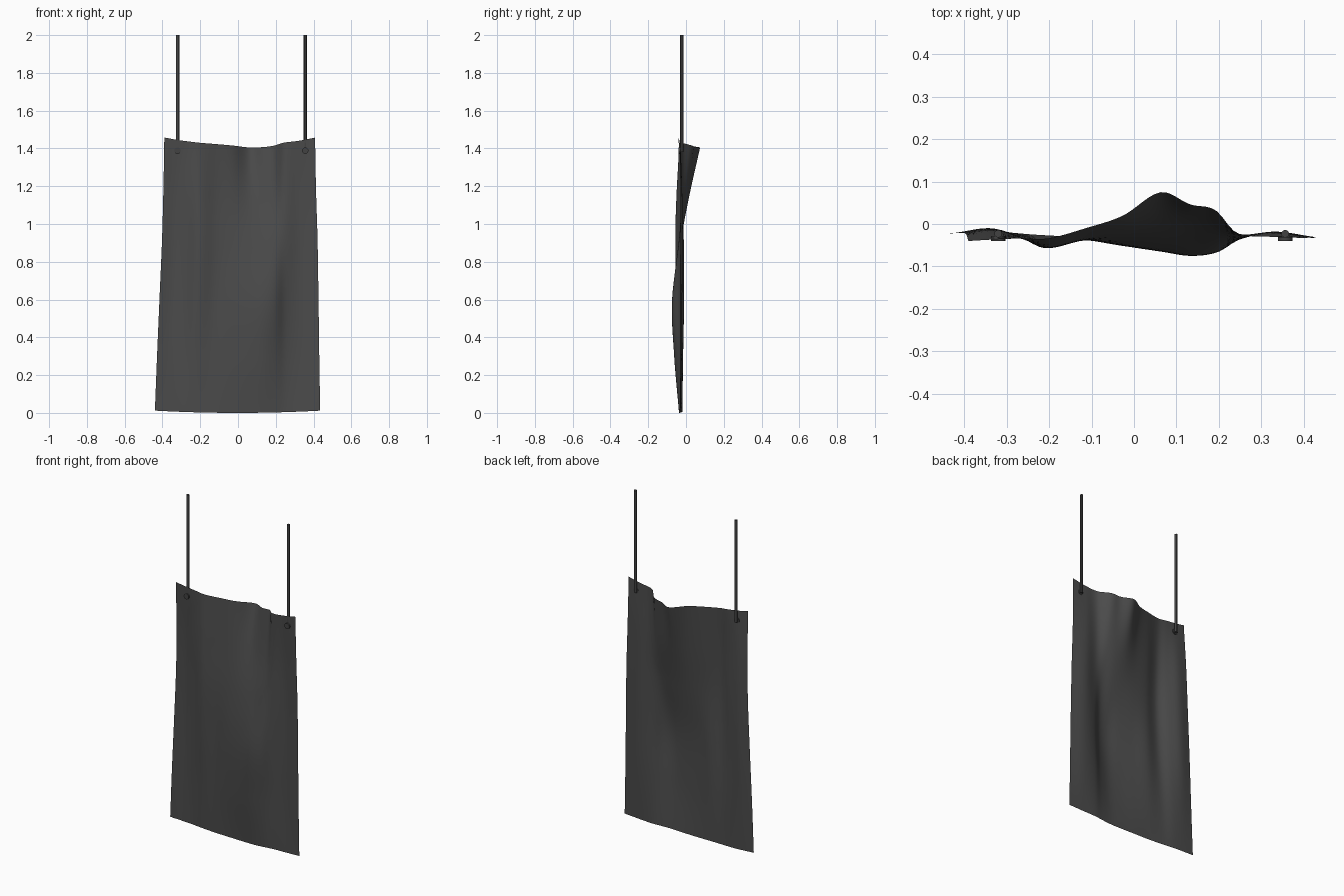
import bpy, bmesh, math

if "Cube" in bpy.data.objects:
    bpy.data.objects.remove(bpy.data.objects["Cube"])

def material(name, v):
    m = bpy.data.materials.new(name)
    m.diffuse_color = (v, v, v, 1)
    m.use_nodes = True
    m.node_tree.nodes["Principled BSDF"].inputs["Base Color"].default_value = m.diffuse_color
    return m

cloth_mat = material("dark_cloth", 0.07)
rod_mat = material("dark_metal", 0.055)

def spline(xs, ys, x):
    """Smooth cubic interpolation through points (xs, ys)."""
    n = len(xs)
    i = max(k for k in range(n - 1) if xs[k] <= x or k == 0)
    def slope(k):
        a, b = max(k - 1, 0), min(k + 1, n - 1)
        return (ys[b] - ys[a]) / (xs[b] - xs[a])
    h = xs[i + 1] - xs[i]
    t = (x - xs[i]) / h
    return ((2*t**3 - 3*t*t + 1) * ys[i] + (t**3 - 2*t*t + t) * h * slope(i)
            + (3*t*t - 2*t**3) * ys[i + 1] + (t**3 - t*t) * h * slope(i + 1))

# Cloth folds: depth across the width, at six heights from hem to top
cols = [-0.40, -0.33, -0.27, -0.21, -0.12, -0.03, 0.06, 0.13, 0.19, 0.24, 0.32, 0.41]
heights = [0, 0.21, 0.42, 0.63, 0.81, 1]
folds = [
    [-.022, -.020, -.020, -.025, -.030, -.032, -.035, -.037, -.033, -.028, -.030, -.033],
    [-.022, -.015, -.020, -.035, -.035, -.046, -.058, -.062, -.050, -.030, -.022, -.033],
    [-.020, -.010, -.025, -.050, -.038, -.050, -.063, -.074, -.066, -.036, -.020, -.032],
    [-.020, -.012, -.030, -.057, -.038, -.032, -.032, -.034, -.040, -.034, -.018, -.030],
    [-.025, -.020, -.035, -.050, -.025, -.008, .014, .012, .000, -.024, -.020, -.030],
    [-.040, -.036, -.034, -.034, -.010, .020, .075, .046, .033, -.020, -.030, -.033],
]
top_z = [1.458, 1.445, 1.437, 1.43, 1.423, 1.415, 1.405, 1.407, 1.415, 1.43, 1.44, 1.457]
left_x = [-0.44, -0.428, -0.415, -0.402, -0.395, -0.39]
right_x = [0.435, 0.43, 0.426, 0.421, 0.413, 0.408]

NX, NZ = 60, 50
bm = bmesh.new()
grid = []
for j in range(NZ + 1):
    v = j / NZ
    x0, x1 = spline(heights, left_x, v), spline(heights, right_x, v)
    row = []
    for i in range(NX + 1):
        u = i / NX
        c = cols[0] + (cols[-1] - cols[0]) * u
        y = spline(heights, [spline(cols, f, c) for f in folds], v)
        hem = 0.012 * (2 * u - 1) ** 2
        z = hem * (1 - v) + spline(cols, top_z, c) * v
        row.append(bm.verts.new((x0 + (x1 - x0) * u, y, z)))
    grid.append(row)
for j in range(NZ):
    for i in range(NX):
        bm.faces.new((grid[j][i], grid[j][i+1], grid[j+1][i+1], grid[j+1][i])).smooth = True
me = bpy.data.meshes.new("cloth")
bm.to_mesh(me)
bm.free()
cloth = bpy.data.objects.new("hanging_cloth", me)
bpy.context.collection.objects.link(cloth)
me.materials.append(cloth_mat)

def cylinder(name, radius, depth, loc, sides, rot=(0, 0, 0)):
    bpy.ops.mesh.primitive_cylinder_add(vertices=sides, radius=radius, depth=depth,
                                        location=loc, rotation=rot)
    ob = bpy.context.object
    ob.name = name
    ob.data.materials.append(rod_mat)
    bpy.ops.object.shade_smooth_by_angle()

# Hanging rods behind the cloth, fastened with flat round studs in front
for side, x in (("left", -0.32), ("right", 0.356)):
    cylinder(side + "_rod", 0.009, 0.62, (x, -0.023, 1.69), 12)
    cylinder(side + "_stud", 0.017, 0.012, (x, -0.034, 1.388), 16, (math.pi / 2, 0, 0))
